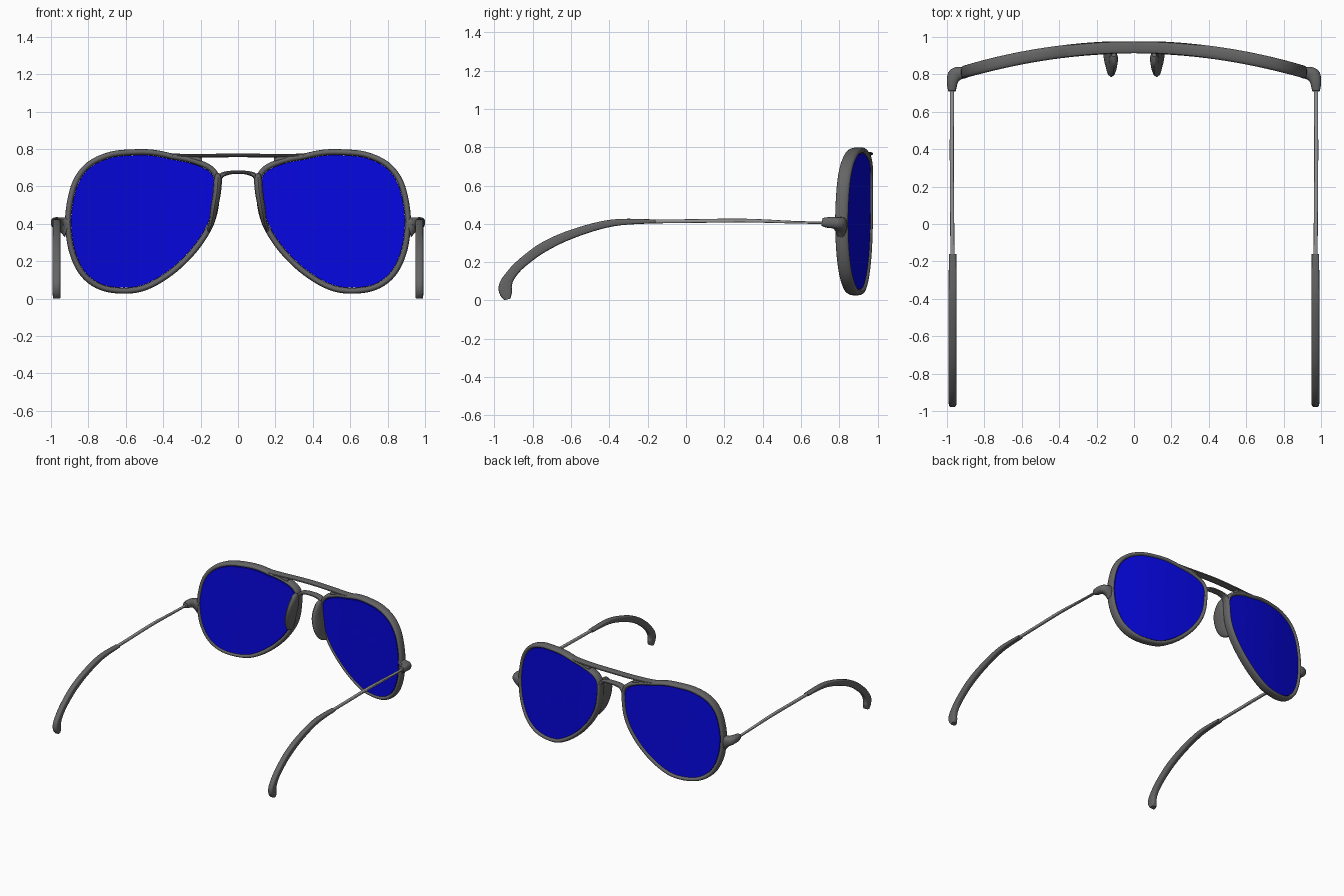
import bpy, bmesh, math
from mathutils import Vector

if "Cube" in bpy.data.objects:
    bpy.data.objects.remove(bpy.data.objects["Cube"])

def face_y(x):
    """Wrap curve of the front: depth of the frame centre at x."""
    return 0.945 - 0.16 * x * x

def smooth(pts, closed=False, steps=6):
    """Catmull-Rom through tuples of any length."""
    n, out = len(pts), []
    for i in range(n if closed else n - 1):
        idx = [(i + k) % n if closed else min(max(i + k, 0), n - 1) for k in (-1, 0, 1, 2)]
        a, b, c, d = (pts[j] for j in idx)
        for s in range(steps):
            t = s / steps
            out.append(tuple(0.5 * (2 * q + (r - p) * t + (2 * p - 5 * q + 4 * r - u) * t * t
                             + (3 * q - p - 3 * r + u) * t ** 3) for p, q, r, u in zip(a, b, c, d)))
    return out if closed else out + [pts[-1]]

def material(name, colour):
    mat = bpy.data.materials.new(name)
    mat.diffuse_color = (*colour, 1)
    mat.use_nodes = True
    mat.node_tree.nodes["Principled BSDF"].inputs["Base Color"].default_value = mat.diffuse_color
    return mat

grey = material("dark_grey", (.13, .13, .13))
wire = material("wire_grey", (.3, .3, .3))
blue = material("blue_lens", (.002, .002, .75))

def make(name, bm, mat, mirror=True):
    bmesh.ops.recalc_face_normals(bm, faces=bm.faces)
    me = bpy.data.meshes.new(name)
    bm.to_mesh(me)
    bm.free()
    me.materials.append(mat)
    ob = bpy.data.objects.new(name, me)
    bpy.context.collection.objects.link(ob)
    if mirror:
        ob.modifiers.new("mirror", 'MIRROR').use_mirror_merge = False
    return ob

def bridge_rings(bm, r, q):
    for k in range(len(r)):
        m = (k + 1) % len(r)
        bm.faces.new((r[k], r[m], q[m], q[k]))

def sweep(name, pts, axis, closed=False, power=2.5, mirror=True, sides=14, mat=grey):
    """Sweep a superellipse along (x, y, z, radius on axis, radius across)."""
    bm, rings, n = bmesh.new(), [], len(pts)
    P = [Vector(p[:3]) for p in pts]
    for i, p in enumerate(pts):
        nxt = P[(i + 1) % n] if closed else P[min(i + 1, n - 1)]
        prv = P[i - 1] if closed else P[max(i - 1, 0)]
        t = (nxt - prv).normalized()
        a = Vector(axis)
        a = (a - t * a.dot(t)).normalized()
        b = t.cross(a)
        ring = []
        for k in range(sides):
            w = 2 * math.pi * k / sides
            c, s = math.cos(w), math.sin(w)
            c = math.copysign(abs(c) ** (2 / power), c)
            s = math.copysign(abs(s) ** (2 / power), s)
            ring.append(bm.verts.new(P[i] + a * p[3] * c + b * p[4] * s))
        rings.append(ring)
    for i in range(n if closed else n - 1):
        bridge_rings(bm, rings[i], rings[(i + 1) % n])
    if not closed:
        bm.faces.new(rings[0])
        bm.faces.new(rings[-1])
    return make(name, bm, mat, mirror)

# Teardrop outline shared by rim and lens
outline = smooth([(.55, .783), (.68, .77), (.795, .718), (.868, .625), (.903, .49), (.907, .37),
                  (.884, .24), (.828, .13), (.735, .062), (.61, .042), (.49, .062), (.36, .138),
                  (.25, .24), (.17, .35), (.128, .45), (.113, .55), (.112, .64),
                  (.15, .698), (.25, .74), (.35, .76), (.45, .78)], True, 5)
sweep("rim", [(x, face_y(x), z, .034, .016) for x, z in outline], (0, 1, 0), closed=True)

# Lens: concentric rings on the wrap curve, back face then front face
bm = bmesh.new()
cx, cz, m = .53, .43, len(outline)
inset = []
for i, (x, z) in enumerate(outline):
    t = Vector(outline[(i + 1) % m]) - Vector(outline[i - 1])
    t.normalize()
    inset.append((x + t.y * .016, z - t.x * .016))
rings = []
back, front = -.032, .022
for f, dy in [(f, back) for f in (.25, .5, .75, 1)] + [(f, front) for f in (1, .75, .5, .25)]:
    loop = [(cx + (x - cx) * f, cz + (z - cz) * f) for x, z in inset]
    rings.append([bm.verts.new((x, face_y(x) + dy, z)) for x, z in loop])
for r, q in zip(rings, rings[1:]):
    bridge_rings(bm, r, q)
for ring, dy in ((rings[0], back), (rings[-1], front)):
    hub = bm.verts.new((cx, face_y(cx) + dy, cz))
    for k in range(m):
        bm.faces.new((ring[k], ring[(k + 1) % m], hub))
make("lens", bm, blue)

# Top bar, the webs joining it to the rims, and the nose bridge
half_bar = [(.46, .778), (.34, .766), (.2, .764)]
bar = smooth([(-x, z) for x, z in half_bar] + [(0, .766)] + half_bar[::-1])
sweep("top_bar", [(x, face_y(x), z, .032, .01) for x, z in bar], (0, 1, 0), mirror=False)
web = smooth([(.195, .742, .012), (.24, .75, .018), (.3, .756, .016), (.38, .764, .01)])
sweep("bar_web", [(x, face_y(x), z, .03, r) for x, z, r in web], (0, 1, 0))
half_bridge = [(.115, .58), (.105, .63), (.085, .661), (.04, .674)]
bridge = smooth([(-x, z) for x, z in half_bridge] + [(0, .675)] + half_bridge[::-1])
sweep("nose_bridge", [(x, face_y(x), z, .03, .009 + .6 * x * x) for x, z in bridge],
      (0, 1, 0), mirror=False)

# Nose pads: flattened fins behind the rim
pad = smooth([(.108, .905, .665, .012, .012), (.108, .885, .63, .045, .022), (.114, .865, .56, .072, .022),
              (.128, .862, .48, .072, .02), (.14, .88, .41, .05, .015), (.155, .91, .365, .012, .01)])
sweep("nose_pad", pad, (0, 1, 0), power=2)

# Hinge blocks flaring out of the rim
hinge = smooth([(.907, .806, .385, .06, .028), (.93, .807, .393, .045, .034), (.958, .795, .402, .033, .038),
                (.97, .765, .406, .03, .031), (.973, .735, .407, .027, .026), (.973, .71, .41, .021, .02)])
sweep("hinge", hinge, (0, 0, 1))

# Thin temple wires
arm = smooth([(.974, .74, .404, .011, .006), (.974, .55, .409, .011, .007), (.974, .3, .417, .011, .01),
              (.972, 0, .414, .011, .01), (.97, -.2, .412, .011, .01)])
sweep("temple_arm", arm, (1, 0, 0), power=4, mat=wire)

# Curved ear tips with a bulbous end
tip = smooth([(.97, -.16, .413, .02, .01), (.97, -.38, .405, .021, .018), (.97, -.58, .352, .021, .023),
              (.97, -.74, .28, .021, .026), (.97, -.86, .192, .021, .025), (.97, -.92, .125, .021, .027),
              (.97, -.943, .075, .021, .034), (.97, -.94, .036, .021, .032), (.97, -.932, .005, .02, .016)])
sweep("ear_tip", tip, (1, 0, 0), power=4, sides=20)

for ob in bpy.context.collection.objects:
    ob.select_set(True)
    bpy.context.view_layer.objects.active = ob
bpy.ops.object.shade_smooth_by_angle(angle=math.radians(40))
